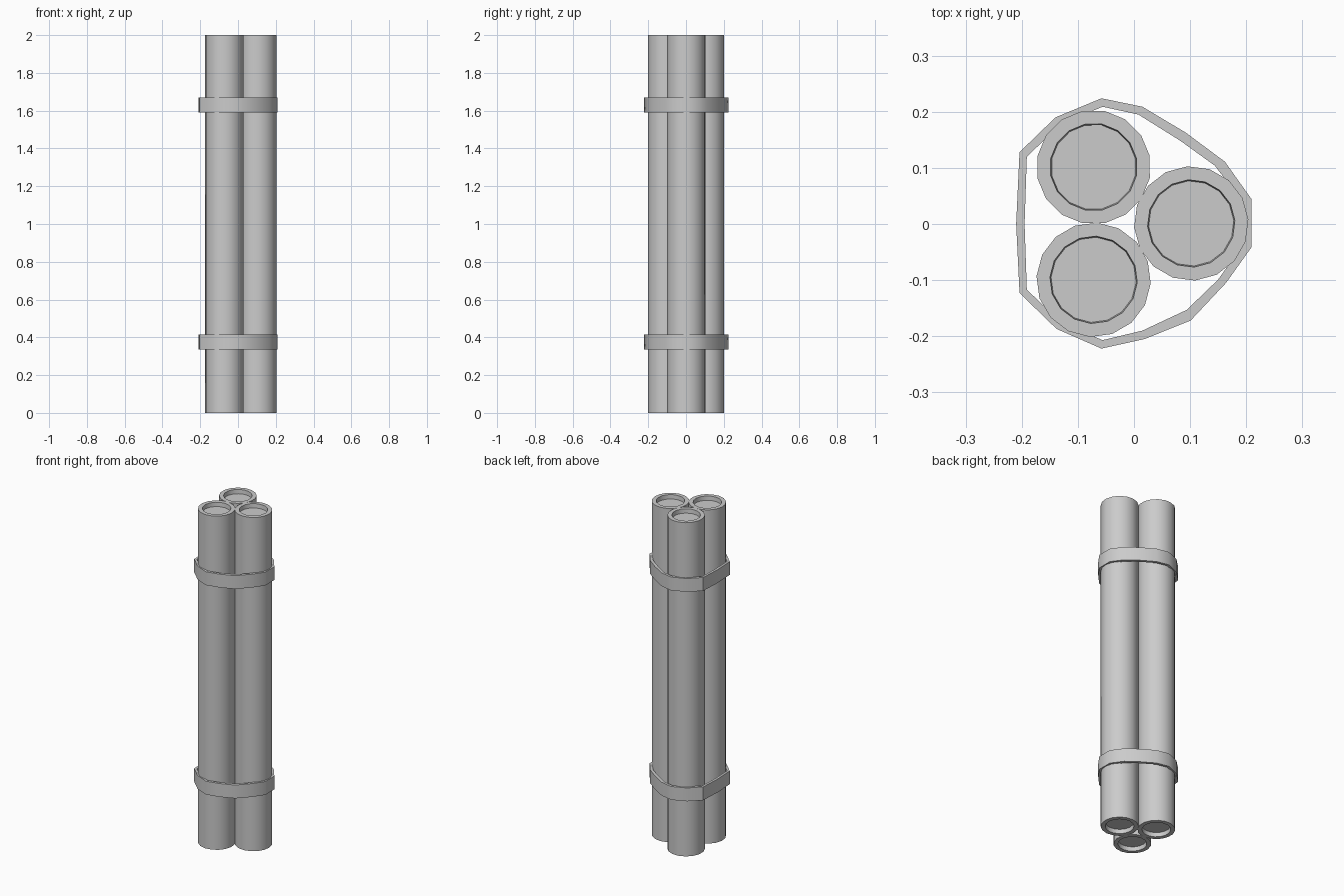
import bpy, bmesh, math

if "Cube" in bpy.data.objects:
    bpy.data.objects.remove(bpy.data.objects["Cube"])

SIDES = 16


def finish(bm, name):
    bmesh.ops.recalc_face_normals(bm, faces=bm.faces)
    mesh = bpy.data.meshes.new(name)
    bm.to_mesh(mesh)
    bm.free()
    ob = bpy.data.objects.new(name, mesh)
    bpy.context.collection.objects.link(ob)
    bpy.ops.object.select_all(action='DESELECT')
    ob.select_set(True)
    bpy.context.view_layer.objects.active = ob
    bpy.ops.object.shade_smooth_by_angle(angle=math.radians(40))
    return ob


def bridge(bm, a, b):
    n = len(a)
    for i in range(n):
        j = (i + 1) % n
        bm.faces.new((a[i], a[j], b[j], b[i]))


# Tube with a recessed disc at each end
def tube(name, cx, cy, turn):
    bm = bmesh.new()
    profile = [(0.076, 0.025), (0.078, 0), (0.102, 0),
               (0.102, 2), (0.078, 2), (0.076, 1.975)]
    rings = []
    for r, z in profile:
        rings.append([bm.verts.new((cx + r * math.cos(turn + math.tau * i / SIDES),
                                    cy + r * math.sin(turn + math.tau * i / SIDES), z))
                      for i in range(SIDES)])
    for a, b in zip(rings, rings[1:]):
        bridge(bm, a, b)
    bm.faces.new(rings[0])
    bm.faces.new(rings[-1])
    finish(bm, name)


# Strap wrapped loosely around the bundle
OUTER = [(0.209, -0.042), (0.209, 0.045), (0.162, 0.111), (0.092, 0.163),
         (0.015, 0.209), (-0.058, 0.224), (-0.140, 0.190), (-0.204, 0.128),
         (-0.210, 0.0), (-0.204, -0.123), (-0.138, -0.187), (-0.058, -0.222),
         (0.019, -0.205), (0.101, -0.172), (0.164, -0.105)]
INNER = [(0.193, -0.038), (0.193, 0.040), (0.144, 0.104), (0.083, 0.148),
         (0.008, 0.195), (-0.056, 0.209), (-0.130, 0.178), (-0.191, 0.120),
         (-0.195, 0.0), (-0.191, -0.117), (-0.130, -0.175), (-0.056, -0.207),
         (0.015, -0.190), (0.094, -0.153), (0.150, -0.099)]


def band(name, z0, z1):
    bm = bmesh.new()
    rings = [[bm.verts.new((x, y, z)) for x, y in pts]
             for pts, z in ((OUTER, z0), (OUTER, z1), (INNER, z1), (INNER, z0))]
    for k in range(4):
        bridge(bm, rings[k], rings[(k + 1) % 4])
    finish(bm, name)


for k in range(3):
    a = math.tau * k / 3
    tube(f"tube_{k + 1}", -0.014 + 0.116 * math.cos(a), 0.001 + 0.116 * math.sin(a),
         a + math.radians(3.9))

band("lower_band", 0.335, 0.415)
band("upper_band", 1.59, 1.67)
